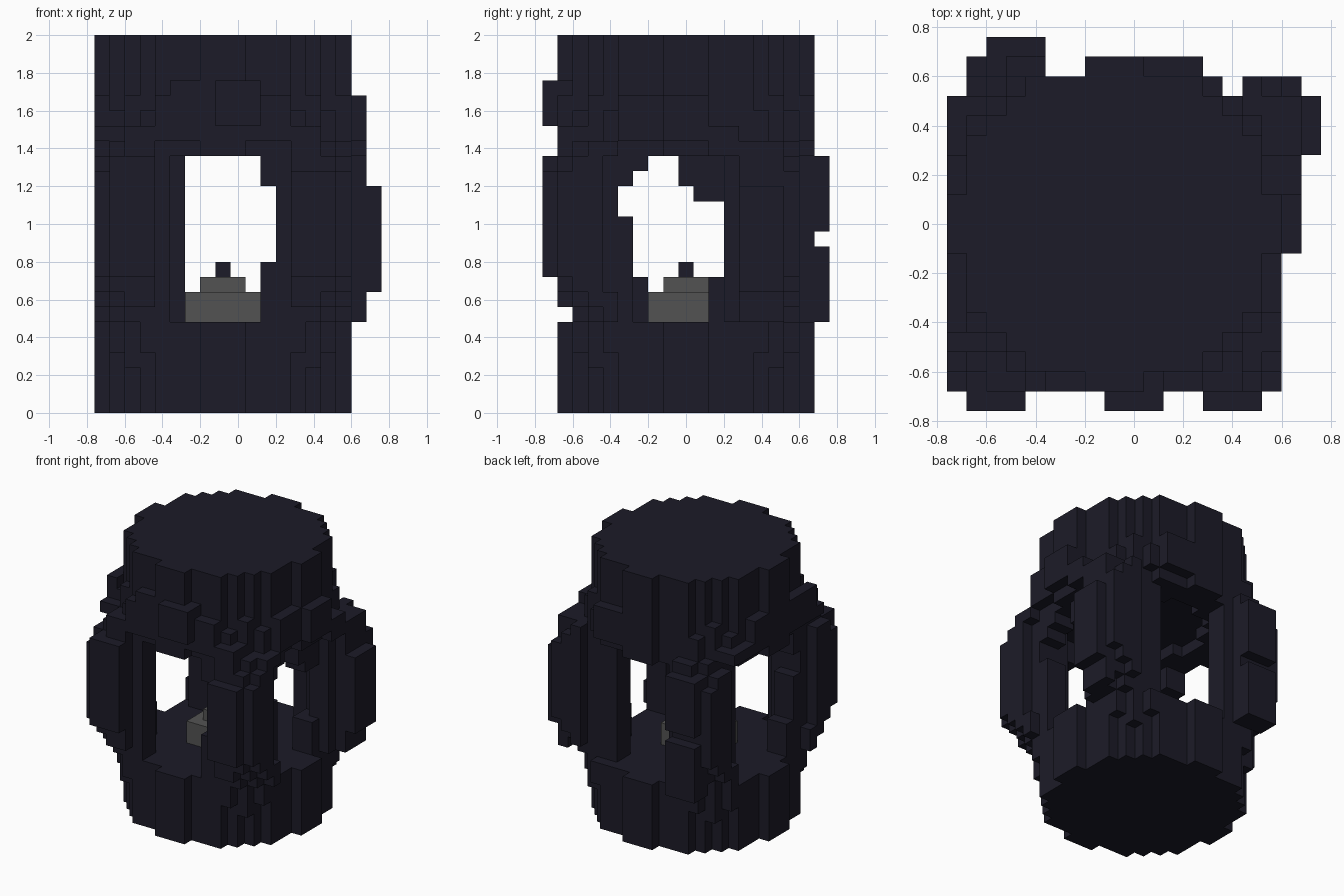
import bpy, bmesh
from mathutils import Vector

cube = bpy.data.objects.get("Cube")
if cube:
    bpy.data.objects.remove(cube)

S = 0.08                      # block size
CX = -0.08                    # x of the lantern axis


def material(name, rgb):
    m = bpy.data.materials.new(name)
    m.use_nodes = True
    m.diffuse_color = (*rgb, 1)
    m.node_tree.nodes["Principled BSDF"].inputs["Base Color"].default_value = (*rgb, 1)
    return m


IRON = material("dark iron", (0.0115, 0.011, 0.021))
ASH = material("ash grey", (0.086, 0.086, 0.086))
AXES = [Vector((1, 0, 0)), Vector((0, 1, 0)), Vector((0, 0, 1))]


def build(name, cells, mat):
    """Mesh made of the exposed faces of a set of blocks."""
    bm = bmesh.new()
    verts = {}

    def vert(p):
        key = tuple(round(c * 2) for c in p)
        if key not in verts:
            verts[key] = bm.verts.new((p.x * S + CX, p.y * S, (p.z + 0.5) * S))
        return verts[key]

    for c in cells:
        centre = Vector(c)
        for i in range(3):
            for sign in (1, -1):
                n = AXES[i] * sign
                if tuple(int(v) for v in centre + n) in cells:
                    continue
                u = AXES[(i + 1) % 3] / 2
                v = AXES[(i + 2) % 3] / 2 * sign
                f = centre + n / 2
                bm.faces.new([vert(f - u - v), vert(f + u - v),
                              vert(f + u + v), vert(f - u + v)])
    mesh = bpy.data.meshes.new(name)
    bm.to_mesh(mesh)
    bm.free()
    mesh.materials.append(mat)
    ob = bpy.data.objects.new(name, mesh)
    bpy.context.collection.objects.link(ob)
    return ob


def box(x, y, z):
    """Blocks between inclusive ranges."""
    return {(a, b, c) for a in range(x[0], x[1] + 1)
            for b in range(y[0], y[1] + 1) for c in range(z[0], z[1] + 1)}


def disc(layers, r2, inner=-1):
    return {(x, y, z) for x, y, z in box((-8, 8), (-8, 8), layers)
            if inner < x * x + y * y <= r2}


def corners(layer, r2):
    """Rounded corner swellings that lead from a disc into the pillars."""
    return {(x, y, z) for x, y, z in box((-7, 7), (-7, 7), (layer, layer))
            if x * x + y * y <= r2}


# Base: round drum swelling toward the pillars, with bumps on the sills
base = disc((0, 1), 65) | disc((2, 5), 66)
base |= corners(3, 72) | corners(4, 74) | corners(5, 84)
base |= box((6, 7), (2, 4), (6, 8)) | box((-5, -3), (7, 7), (6, 7))
base |= box((-7, -6), (-4, -3), (6, 8)) | box((3, 4), (-7, -6), (6, 9))
build("base", base, IRON)

# Cap: round drum with a hanging lip and raised blocks around the collar
cap = disc((18, 24), 66) | disc((17, 17), 66, 26)
cap |= corners(18, 84) | corners(19, 74) | corners(20, 72)
cap |= box((-4, 4), (-8, -8), (18, 20)) | box((-3, -2), (-8, -8), (21, 21))
cap |= box((-6, 6), (-8, -7), (18, 18)) | box((-8, -7), (-6, 6), (18, 18))
cap |= box((0, 2), (-9, -8), (19, 21)) | box((2, 4), (8, 8), (18, 20))
cap |= box((8, 9), (-1, 1), (18, 20)) | box((8, 8), (-4, -2), (18, 20))
cap |= box((8, 9), (2, 3), (17, 18)) | box((-8, -8), (-5, 3), (18, 20))
# Blocks hanging into the tops of the openings
cap |= box((6, 7), (0, 2), (15, 17)) | box((6, 7), (1, 2), (14, 14))
cap |= box((6, 7), (-3, -3), (16, 16)) | box((3, 4), (-7, -6), (15, 17))
build("cap", cap, IRON)


def pillar(sx, sy, dx, dy):
    """Bowed corner pillar; dx, dy shift it outward along each axis."""
    reach = {6: 13, 7: 14, 8: 15, 16: 15, 17: 14}
    cells = set()
    for u, v, z in box((4, 8), (4, 8), (6, 17)):
        x, y = sx * (u + dx), sy * (v + dy)
        if not 10 <= u + v <= reach.get(z, 16) or abs(u - v) > 3:
            continue
        # Side faces are narrower than the front and back faces
        if u == 8 and v < 6 and 7 < z < 17:
            continue
        if v == 8 and u < 6 and dy < 0:
            continue
        if (z == 6 and v == 8) or (z == 17 and u == 8 and sx < 0):
            continue
        # Keep the window openings clear
        if abs(x) < 3 or abs(y) < (5 if sy < 0 and 13 <= z <= 14 else 3):
            continue
        cells.add((x, y, z))
    return cells


# Pillars with their raised outer plates
front_right = pillar(-1, -1, 0, 0) | box((-7, -5), (-9, -9), (9, 16))
front_left = pillar(1, -1, 0, 0) | box((5, 7), (-9, -9), (9, 15))
back_left = pillar(1, 1, 1, -1) | box((9, 10), (4, 6), (8, 14))
back_left |= box((4, 4), (5, 6), (6, 17)) | box((9, 9), (4, 6), (6, 17))
back_right = pillar(-1, 1, -1, 0) | box((-6, -4), (8, 9), (6, 10))
back_right |= box((-6, -4), (9, 9), (12, 16))
build("front_right_pillar", front_right, IRON)
build("front_left_pillar", front_left, IRON)
build("back_left_pillar", back_left, IRON)
build("back_right_pillar", back_right, IRON)

# Ash heap with a dark wick in the middle
build("ash_heap", box((-2, 2), (-2, 1), (6, 7)) | box((-1, 1), (-1, 1), (8, 8)), ASH)
build("wick", box((0, 0), (0, 0), (9, 9)), IRON)
